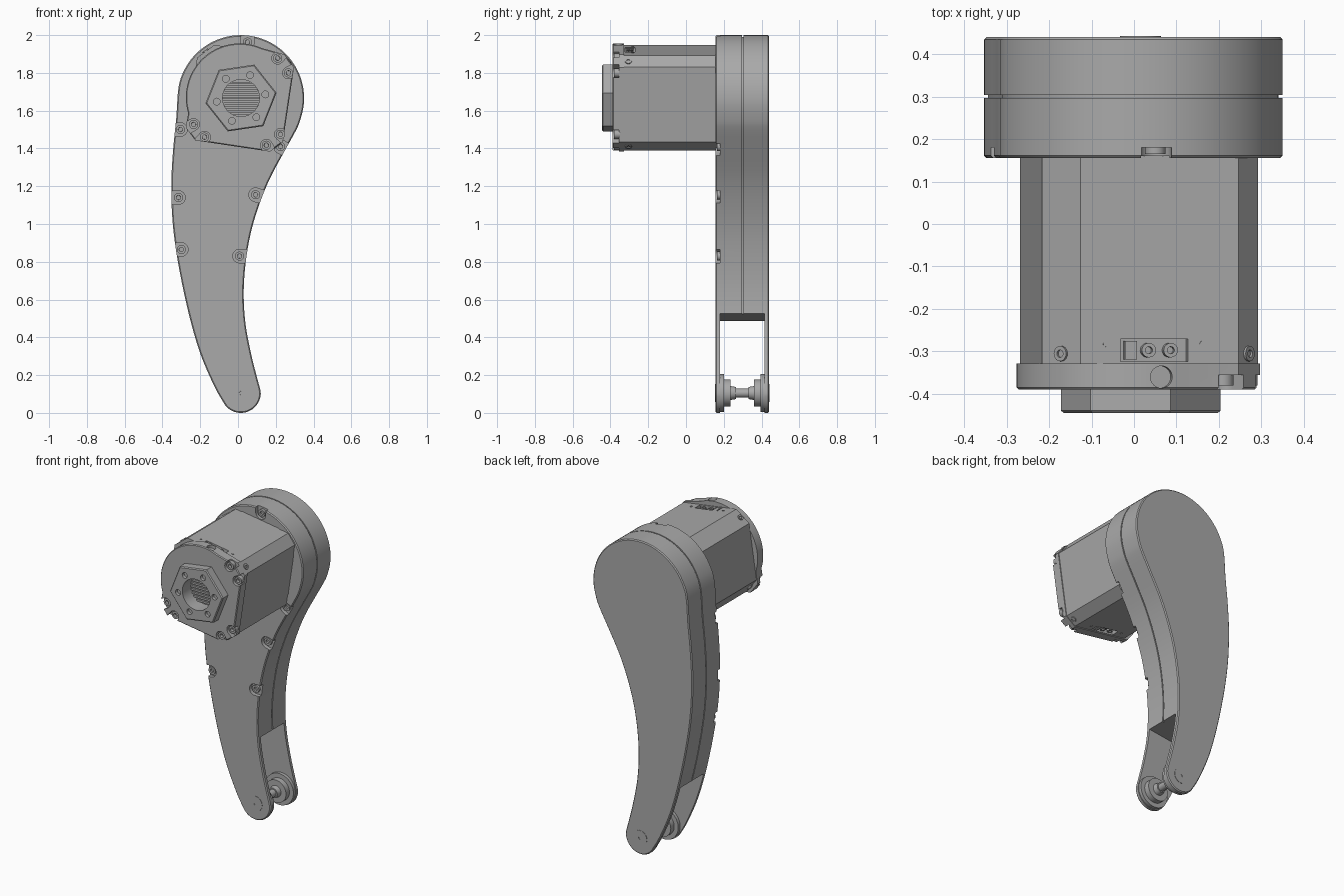
import bpy, bmesh
from math import sin, cos, radians, atan2, degrees
from mathutils import Matrix, Vector

if "Cube" in bpy.data.objects:
    bpy.data.objects.remove(bpy.data.objects["Cube"])

grey = bpy.data.materials.new("machined grey")
grey.use_nodes = True
grey.diffuse_color = (0.4, 0.4, 0.4, 1)
grey.node_tree.nodes["Principled BSDF"].inputs["Base Color"].default_value = (0.4, 0.4, 0.4, 1)

MOTOR = Vector((0.01, 1.67))
AXLE = Vector((0.015, 0.105))
TILT = -8.5
parts = []


def polar(centre, r, angle):
    a = radians(angle)
    return Vector((centre[0] + r * cos(a), centre[1] + r * sin(a)))


def arc(centre, r, start, end, n):
    return [polar(centre, r, start + (end - start) * i / n) for i in range(n + 1)]


def circle(centre, r, n=32, start=0):
    return arc(centre, r, start, start + 360, n)[:-1]


def rect(w, h):
    return [Vector(p) for p in ((-w, -h), (w, -h), (w, h), (-w, h))]


def inset(pts, d):
    """Mitred inward offset of a counter-clockwise outline."""
    out = []
    for i, p in enumerate(pts):
        e1 = (p - pts[i - 1]).normalized()
        e2 = (pts[(i + 1) % len(pts)] - p).normalized()
        n1, n2 = Vector((-e1.y, e1.x)), Vector((-e2.y, e2.x))
        out.append(p + (n1 + n2) * d / (1 + n1.dot(n2)))
    return out


def smooth_loop(pts, steps=4):
    """Closed Catmull-Rom curve through the points."""
    out, n = [], len(pts)
    for i in range(n):
        a, b, c, d = (pts[(i + k) % n] for k in (-1, 0, 1, 2))
        for s in range(steps):
            t = s / steps
            out.append(0.5 * (2 * b + (c - a) * t + (2 * a - 5 * b + 4 * c - d) * t ** 2
                              + (3 * b - a - 3 * c + d) * t ** 3))
    return out


def loft(name, outline, sections, matrix=None, keep=True):
    """Skin an x-z outline through (y, inset) sections."""
    bm = bmesh.new()
    rings = [[bm.verts.new((p.x, y, p.y)) for p in inset(outline, d)] for y, d in sections]
    for r1, r2 in zip(rings, rings[1:]):
        for i in range(len(r1)):
            bm.faces.new((r1[i - 1], r1[i], r2[i], r2[i - 1]))
    bm.faces.new(rings[0])
    bm.faces.new(rings[-1])
    bmesh.ops.recalc_face_normals(bm, faces=bm.faces)
    if matrix:
        bm.transform(matrix)
    mesh = bpy.data.meshes.new(name)
    bm.to_mesh(mesh)
    bm.free()
    mesh.materials.append(grey)
    obj = bpy.data.objects.new(name, mesh)
    bpy.context.collection.objects.link(obj)
    if keep:
        parts.append(obj)
    return obj


def cut(obj, outline, y0, y1, matrix=None):
    cutter = loft("cutter", outline, [(y0, 0), (y1, 0)], matrix, keep=False)
    cutter.hide_render = True
    mod = obj.modifiers.new("cut", 'BOOLEAN')
    mod.operation, mod.solver, mod.object = 'DIFFERENCE', 'EXACT', cutter
    bpy.context.view_layer.objects.active = obj
    bpy.ops.object.modifier_apply(modifier=mod.name)
    bpy.data.objects.remove(cutter)


def screw(name, centre, r, y, depth, matrix=None):
    """Round screw head facing -y with a recessed socket."""
    loft(name, circle(centre, r, 20),
         [(y + depth, 0), (y, 0), (y, r * 0.5), (y + depth * 0.6, r * 0.52)], matrix)


def slot(centre, r, angle):
    """U-shaped pocket outline open toward the given angle."""
    far = polar(centre, 0.12, angle)
    return arc(centre, r, angle + 90, angle + 270, 12) + [polar(far, r, angle - 90), polar(far, r, angle + 90)]


def radial(angle, r, y):
    """Frame on the motor whose -y axis points outward."""
    a = radians(angle)
    m = Matrix(((sin(a), -cos(a), 0), (0, 0, 1), (-cos(a), -sin(a), 0))).to_4x4()
    p = polar(MOTOR, r, angle)
    m.translation = (p.x, y, p.y)
    return m


def turned(points):
    rot = Matrix.Rotation(radians(TILT), 2)
    return [MOTOR + rot @ Vector(p) for p in points]


# Leg housing: two shells with a seam groove between them
left = [(-0.327, 1.56), (-0.343, 1.4), (-0.353, 1.22), (-0.347, 1.02), (-0.32, 0.81),
        (-0.267, 0.55), (-0.204, 0.326), (-0.13, 0.15)]
right = [(0.10, 0.19), (0.07, 0.31), (0.04, 0.47), (0.03, 0.63), (0.04, 0.79), (0.066, 0.945),
         (0.108, 1.09), (0.167, 1.237), (0.246, 1.385), (0.304, 1.49)]
outline = smooth_loop(arc((0.015, 1.665), 0.335, -20, 170, 12) + [Vector(p) for p in left]
                      + arc(AXLE, 0.105, 205, 365, 8) + [Vector(p) for p in right])
housing = loft("leg_housing", outline,
               [(0.155, 0.006), (0.161, 0), (0.297, 0), (0.297, 0.01), (0.304, 0.01),
                (0.304, 0), (0.434, 0), (0.44, 0.006)])

# Fork opening and shallow motor seat
fork = [Vector(p) for p in ((-0.6, -0.1), (0.6, -0.1), (0.6, 0.602), (-0.6, 0.439))]
cut(housing, fork, 0.18, 0.415)
cut(housing, circle(MOTOR, 0.29, 64), 0.1, 0.16)

# Housing screws in open pockets
for x, z, angle in ((-0.305, 1.5, 180), (-0.315, 1.14, 180), (-0.3, 0.865, 185), (0.008, 0.83, 0),
                    (0.093, 1.155, -18), (0.225, 1.41, -30), (0.05, 1.963, 85)):
    cut(housing, slot((x, z), 0.036, angle), 0.1, 0.18)
    screw("housing_screw", (x, z), 0.024, 0.165, 0.02)

# Axle with stepped collars, mirrored about the middle of the fork
half = [(0.178, 0), (0.2, 0), (0.2, 0.028), (0.235, 0.028), (0.235, 0.063), (0.265, 0.068), (0.265, 0.076)]
loft("fork_axle", circle(AXLE, 0.1, 48), half + [(0.595 - y, d) for y, d in reversed(half)])
flip = Matrix.Translation((0, 0.595, 0)) @ Matrix.Scale(-1, 4, (0, 1, 0))
for side in (None, flip):
    loft("axle_cap", circle(AXLE, 0.048), [(0.17, 0), (0.153, 0), (0.153, 0.038), (0.158, 0.039)], side)

# Motor body: tilted square with cut corners
h, c, e = 0.255, 0.2, 0.175
body = loft("motor_body", turned([(-e, -h), (c, -h), (h, -c), (h, c), (c, h), (-e, h), (-h, e), (-h, -e)]),
            [(-0.33, 0), (0.165, 0)])

# Connector sockets on the top and bottom of the body
for angle, shift in ((90 + TILT, 0.0), (270 + TILT, 0.0)):
    frame = radial(angle, h, -0.297)
    cut(body, rect(0.08, 0.026), -0.05, 0.03, frame)
    for x in (-0.012, 0.04):
        screw("connector_pin", (x, 0), 0.017, 0.004, 0.03, frame)
    loft("connector_block", [p + Vector((-0.055, 0)) for p in rect(0.014, 0.022)],
         [(0.002, 0), (0.032, 0)], frame)
    for x in (-0.115, 0.115):
        loft("connector_stud", circle((x, 0.015), 0.007, 12), [(-0.003, 0), (0.01, 0)], frame)

# Screws on the cut corners
for k in range(4):
    screw("corner_screw", (0, 0), 0.018, -0.006, 0.03,
          radial(45 + TILT + 90 * k, (h + (c if k in (0, 3) else e)) / 2 ** 0.5, -0.305))

# Motor end plate: round upper left, straight sides elsewhere
g = 0.26
plate = loft("motor_end_plate",
             turned([(-c, -g), (c, -g), (g, -c), (g, c), (c, g)])
             + arc(MOTOR, 0.286, 66, 197, 32) + turned([(-g, -c)]),
             [(-0.39, 0.005), (-0.385, 0), (-0.328, 0)])
for x, z in ((-0.235, 1.527), (-0.177, 1.46), (0.15, 1.417), (0.225, 1.475), (0.21, 1.878), (0.267, 1.8)):
    away = Vector((x, z)) - MOTOR
    cut(plate, slot((x, z), 0.031, degrees(atan2(away.y, away.x))), -0.42, -0.355)
    screw("plate_screw", (x, z), 0.024, -0.38, 0.03)
cut(plate, circle((0, 0), 0.026), -0.05, 0.02, radial(79, 0.286, -0.36))

# Hexagonal hub with bore and bolt holes
HUB = Vector((0.016, 1.667))
hub = loft("hex_hub", circle(HUB, 0.19, 6, 8.4), [(-0.445, 0.006), (-0.439, 0), (-0.385, 0)])
for part in (hub, plate):
    cut(part, circle(HUB, 0.098, 40), -0.5, -0.35)
for k in range(6):
    spot = polar(HUB, 0.13, 8.4 + 60 * k)
    cut(hub, circle(spot, 0.018, 16), -0.5, -0.425)

# Horizontal slats at the bottom of the bore
for k in range(-4, 5):
    z = k * 0.02
    width = (0.097 ** 2 - z ** 2) ** 0.5
    loft("bore_slat", [p + HUB + Vector((0, z)) for p in rect(width, 0.006)], [(-0.362, 0), (-0.345, 0)])

# Smooth curved walls, keep machined edges crisp
bpy.ops.object.select_all(action='DESELECT')
for part in parts:
    part.select_set(True)
bpy.context.view_layer.objects.active = housing
bpy.ops.object.shade_smooth_by_angle(angle=radians(25))
